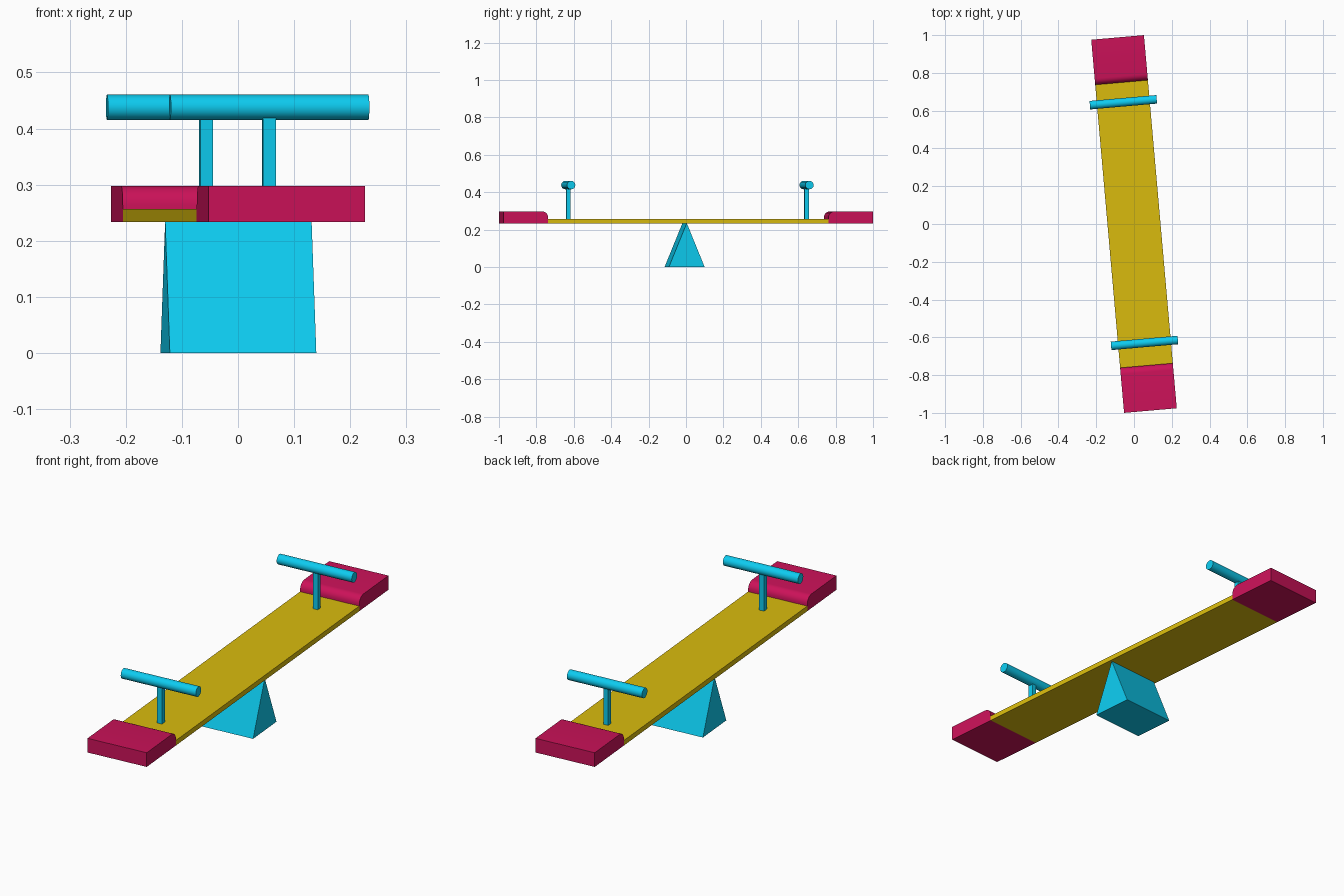
import bpy, bmesh, math
from mathutils import Matrix

if "Cube" in bpy.data.objects:
    bpy.data.objects.remove(bpy.data.objects["Cube"])

TURN = Matrix.Rotation(math.radians(5.03), 4, 'Z')
HALF_W, HALF_L, SEAT_IN = 0.14, 0.9915, 0.752
BOTTOM, DECK, SEAT_TOP = 0.234, 0.257, 0.298


def material(name, color):
    m = bpy.data.materials.new(name)
    m.diffuse_color = (*color, 1)
    m.use_nodes = True
    m.node_tree.nodes["Principled BSDF"].inputs["Base Color"].default_value = m.diffuse_color
    return m


YELLOW = material("yellow", (0.70, 0.50, 0.004))
PINK = material("pink", (0.60, 0.006, 0.10))
BLUE = material("blue", (0.004, 0.60, 0.87))


def finish(name, bm, mat):
    bmesh.ops.recalc_face_normals(bm, faces=bm.faces)
    me = bpy.data.meshes.new(name)
    bm.to_mesh(me)
    bm.free()
    me.materials.append(mat)
    ob = bpy.data.objects.new(name, me)
    ob.matrix_world = TURN
    bpy.context.collection.objects.link(ob)
    return ob


def prism(name, profile, half_width, mat):
    """Extrude a (y, z) profile across x."""
    bm = bmesh.new()
    face = bm.faces.new([bm.verts.new((-half_width, y, z)) for y, z in profile])
    ext = bmesh.ops.extrude_face_region(bm, geom=[face])
    verts = [v for v in ext["geom"] if isinstance(v, bmesh.types.BMVert)]
    bmesh.ops.translate(bm, verts=verts, vec=(2 * half_width, 0, 0))
    return finish(name, bm, mat)


# plank between the seats
prism("plank", [(-SEAT_IN, BOTTOM), (SEAT_IN, BOTTOM),
                (SEAT_IN, DECK), (-SEAT_IN, DECK)], HALF_W, YELLOW)

# triangular pivot
prism("pivot", [(-0.1035, 0), (0.0885, 0), (-0.0075, 0.235)], 0.131, BLUE)

for label, side, y in (("front", -1, -0.632), ("back", 1, 0.647)):
    # seat with rounded inner top edge
    r = 0.034
    arc = [(SEAT_IN + r - r * math.cos(a), SEAT_TOP - r + r * math.sin(a))
           for a in (math.radians(15 * i) for i in range(7))]
    outline = [(HALF_L, SEAT_TOP), (HALF_L, BOTTOM), (SEAT_IN, BOTTOM)] + arc
    seat = prism(label + "_seat", [(side * p, z) for p, z in outline], HALF_W, PINK)
    bpy.context.view_layer.objects.active = seat
    seat.select_set(True)
    bpy.ops.object.shade_smooth_by_angle(angle=math.radians(30))
    seat.select_set(False)

    # handle post
    w = 0.0115
    prism(label + "_post", [(y - w, DECK - 0.005), (y + w, DECK - 0.005),
                            (y + w, 0.43), (y - w, 0.43)], w, BLUE)

    # handle bar
    bm = bmesh.new()
    bmesh.ops.create_cone(bm, cap_ends=True, segments=16, radius1=0.0225,
                          radius2=0.0225, depth=0.355,
                          matrix=Matrix.Translation((0, y, 0.438))
                          @ Matrix.Rotation(math.pi / 2, 4, 'Y'))
    bar = finish(label + "_handle_bar", bm, BLUE)
    bpy.context.view_layer.objects.active = bar
    bar.select_set(True)
    bpy.ops.object.shade_smooth_by_angle(angle=math.radians(30))
    bar.select_set(False)
